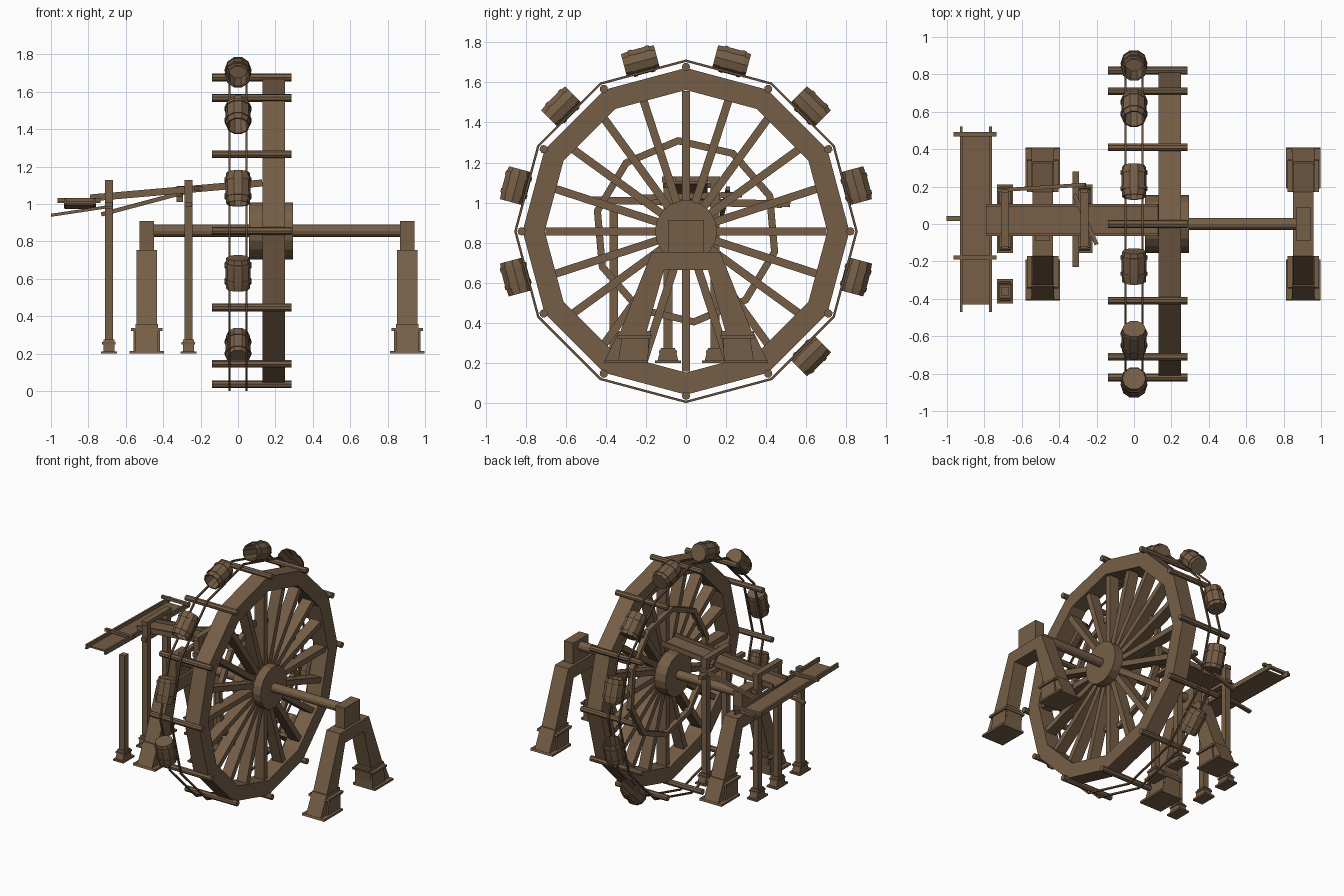
import bpy, bmesh, math
from mathutils import Matrix, Vector

if "Cube" in bpy.data.objects:
    bpy.data.objects.remove(bpy.data.objects["Cube"])

wood = bpy.data.materials.new("brown wood")
wood.diffuse_color = (0.180, 0.112, 0.062, 1)
wood.use_nodes = True
wood.node_tree.nodes["Principled BSDF"].inputs["Base Color"].default_value = wood.diffuse_color
rope_mat = bpy.data.materials.new("dark rope")
rope_mat.diffuse_color = (0.13, 0.08, 0.045, 1)
rope_mat.use_nodes = True
rope_mat.node_tree.nodes["Principled BSDF"].inputs["Base Color"].default_value = rope_mat.diffuse_color

CZ = 0.857                                   # wheel axle height
WHEEL = Matrix.Translation((0, 0, CZ))


def turned(deg):
    """Wheel frame: local y points outward, local z along the rim."""
    return WHEEL @ Matrix.Rotation(math.radians(deg), 4, 'X')


def finish(name, bm, mat=wood, matrix=None):
    if matrix:
        bm.transform(matrix)
    bmesh.ops.recalc_face_normals(bm, faces=bm.faces)
    me = bpy.data.meshes.new(name)
    bm.to_mesh(me)
    bm.free()
    me.materials.append(mat)
    ob = bpy.data.objects.new(name, me)
    bpy.context.collection.objects.link(ob)
    return ob


def box(name, x, y, z, matrix=None):
    bm = bmesh.new()
    bmesh.ops.create_cube(bm, size=1)
    for v in bm.verts:
        v.co = [(r[0] + r[1]) / 2 + c * (r[1] - r[0]) for c, r in zip(v.co, (x, y, z))]
    return finish(name, bm, wood, matrix)


def beam(name, a, b, w, h):
    """Rectangular bar from a to b; w is sideways, h is upright."""
    a, b = Vector(a), Vector(b)
    d = (b - a).normalized()
    side = d.cross((0, 0, 1)).normalized()
    up = side.cross(d)
    m = Matrix((d, side, up)).transposed().to_4x4()
    m.translation = (a + b) / 2
    L = (b - a).length / 2
    return box(name, (-L, L), (-w / 2, w / 2), (-h / 2, h / 2), m)


def prism(name, pts, x0, x1):
    """Outline in y,z pushed along x."""
    bm = bmesh.new()
    f = bm.faces.new([bm.verts.new((x0, y, z)) for y, z in pts])
    r = bmesh.ops.extrude_face_region(bm, geom=[f])
    for v in r["geom"]:
        if isinstance(v, bmesh.types.BMVert):
            v.co.x = x1
    return finish(name, bm)


def ring(name, n, start, r0, r1, x0, x1, mat=wood):
    """Straight-sided hoop around the wheel axis."""
    bm = bmesh.new()
    loops = []
    for i in range(n):
        a = math.radians(start) + math.tau * i / n
        loops.append([bm.verts.new((x, r * math.cos(a), r * math.sin(a)))
                      for x, r in ((x0, r0), (x0, r1), (x1, r1), (x1, r0))])
    for i in range(n):
        p, q = loops[i], loops[(i + 1) % n]
        for j in range(4):
            k = (j + 1) % 4
            bm.faces.new((p[j], p[k], q[k], q[j]))
    return finish(name, bm, mat, WHEEL)


def rod(name, x0, x1, r, n, matrix):
    bm = bmesh.new()
    bmesh.ops.create_cone(bm, cap_ends=True, segments=n, radius1=r, radius2=r, depth=x1 - x0)
    m = Matrix.Translation(((x0 + x1) / 2, 0, 0)) @ Matrix.Rotation(math.pi / 2, 4, 'Y')
    return finish(name, bm, wood, matrix @ m)


def lathe(name, profile, n, matrix):
    bm = bmesh.new()
    vs = [bm.verts.new((r, 0, z)) for z, r in profile]
    es = [bm.edges.new(p) for p in zip(vs, vs[1:])]
    bmesh.ops.spin(bm, geom=vs + es, cent=(0, 0, 0), axis=(0, 0, 1),
                   angle=math.tau, steps=n, use_merge=True)
    bmesh.ops.remove_doubles(bm, verts=bm.verts, dist=1e-5)
    return finish(name, bm, wood, matrix)


# Wheel
ring("wheel_rim", 12, 90, 0.705, 0.815, 0.13, 0.25)
ring("inner_hoop", 10, 95, 0.435, 0.472, 0.132, 0.168)
rod("hub", 0.06, 0.295, 0.155, 18, WHEEL)
rod("axle", -0.5, 0.91, 0.033, 12, WHEEL)
for i in range(20):
    box("spoke", (0.15, 0.23), (0.14, 0.70), (-0.02, 0.02), turned(18 * i))
for i in range(12):
    rod("rim_peg", -0.14, 0.285, 0.021, 8, turned(30 * i) @ Matrix.Translation((0, 0.82, 0)))

# Bucket chain
for x in (-0.045, 0.045):
    ring("chain_rope", 12, 90, 0.845, 0.857, x - 0.006, x + 0.006, rope_mat)
barrel = [(-.085, 0), (-.085, .062), (-.06, .066), (-.06, .071), (-.04, .072), (-.04, .068),
          (.03, .068), (.03, .072), (.05, .071), (.05, .066), (.085, .063), (.085, .055),
          (-.07, .052), (-.07, 0)]
for deg in range(-45, 196, 30):
    lathe("bucket", barrel, 10, turned(deg) @ Matrix.Translation((0, 0.878, 0)))

# Axle trestles
for cx in (-0.488, 0.905):
    half = [(-.17, .755), (-.39, .2), (-.24, .2), (-.11, .665)]
    prism("trestle", half + [(-y, z) for y, z in reversed(half)], cx - .056, cx + .056)
    box("axle_block", (cx - .038, cx + .038), (-.09, .09), (.75, .91))
    for s in (-1, 1):
        def foot(name, pts, w):
            prism(name, [(s * y, z) for y, z in pts], cx - w, cx + w)
        foot("trestle_foot", [(.41, .2), (.335, .36), (.175, .36), (.195, .2)], .06)
        foot("foot_cheek", [(.34, .2), (.32, .325), (.185, .325), (.19, .2)], .072)
        foot("foot_collar", [(.345, .322), (.34, .338), (.17, .338), (.175, .322)], .084)
        foot("foot_plate", [(.41, .2), (.405, .215), (.19, .215), (.19, .2)], .092)

# Trough posts
for x, y, top in ((-.69, -.09, 1.13), (-.69, .145, 1.13), (-.265, -.09, 1.13),
                  (-.265, .145, 1.13), (-.69, -.36, .98)):
    box("trough_post", (x - .022, x + .022), (y - .022, y + .022), (.2, top))
    prism("post_foot", [(y - .055, .2), (y - .035, .275), (y + .035, .275), (y + .055, .2)],
          x - .03, x + .03)
    box("post_foot_plate", (x - .042, x + .042), (y - .065, y + .065), (.2, .213))
    box("post_foot_collar", (x - .036, x + .036), (y - .045, y + .045), (.25, .262))
for x in (-.69, -.265):
    box("post_crossbar", (x - .022, x + .022), (-.12, .17), (1.10, 1.13))
    box("trough_bearer", (x - .02, x + .02), (-.13, .185), (.985, 1.01))

# Main trough under the buckets, running down to the side trough
A, B = Vector((-.79, .022, 1.02)), Vector((.13, .022, 1.10))
beam("trough_floor", A, B, .17, .012)
for dy in (-.079, .079):
    o = Vector((0, dy, .014))
    beam("trough_wall", A + o, B + o, .014, .035)
beam("side_brace", (-.73, .18, .945), (-.26, .21, 1.07), .02, .022)
beam("cross_pole", (-.312, -.23, 1.025), (-.312, .28, 1.04), .035, .03)
beam("slanted_bar", (-.32, .16, 1.085), (-.20, -.11, 1.085), .022, .025)

# Side trough
P, Q = Vector((-.845, -.43, 1.0)), Vector((-.845, .48, .98))
beam("side_trough_floor", P, Q, .16, .012)
for dx in (-.078, .078):
    beam("side_trough_wall", P + Vector((dx, -.04, .014)), Q + Vector((dx, .04, .014)), .014, .034)
for y, z in ((.48, 1.015), (-.18, 1.022)):
    beam("side_trough_tie", (-.965, y, z), (-.735, y, z), .022, .02)
beam("outlet_pole", (-1.0, .03, .94), (-.70, .03, .985), .028, .016)
